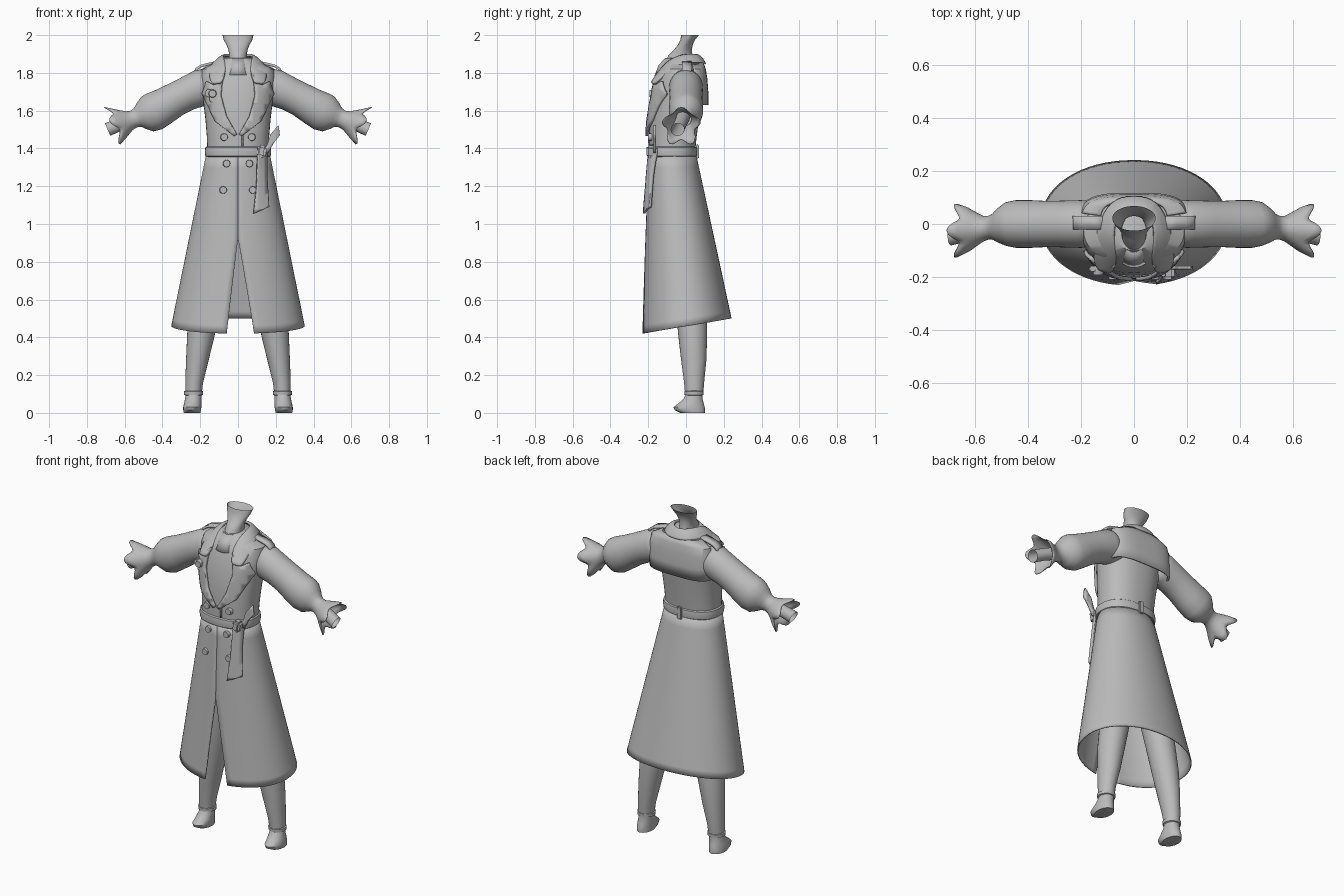
import bpy, bmesh, math
from mathutils import Vector

if "Cube" in bpy.data.objects:
    bpy.data.objects.remove(bpy.data.objects["Cube"])

grey = bpy.data.materials.new("cloth grey")
grey.diffuse_color = (0.5, 0.5, 0.5, 1)
grey.use_nodes = True
grey.node_tree.nodes["Principled BSDF"].inputs["Base Color"].default_value = grey.diffuse_color


def make(name, bm, solid=0, mirror=False, subsurf=0, offset=-1, angle=40):
    bmesh.ops.recalc_face_normals(bm, faces=bm.faces)
    me = bpy.data.meshes.new(name)
    bm.to_mesh(me)
    bm.free()
    ob = bpy.data.objects.new(name, me)
    bpy.context.collection.objects.link(ob)
    me.materials.append(grey)
    bpy.ops.object.select_all(action='DESELECT')
    ob.select_set(True)
    bpy.context.view_layer.objects.active = ob
    bpy.ops.object.shade_smooth_by_angle(angle=math.radians(angle))
    if mirror:
        ob.modifiers.new("Mirror", 'MIRROR')
    if subsurf:
        m = ob.modifiers.new("Subsurf", 'SUBSURF')
        m.levels = m.render_levels = subsurf
    if solid:
        m = ob.modifiers.new("Solidify", 'SOLIDIFY')
        m.thickness, m.offset = solid, offset
    return ob


def loft(name, rings, closed=True, cap0=False, cap1=False, **kw):
    bm = bmesh.new()
    vs = [[bm.verts.new(p) for p in r] for r in rings]
    n = len(vs[0])
    for a, b in zip(vs, vs[1:]):
        for i in range(n if closed else n - 1):
            j = (i + 1) % n
            bm.faces.new((a[i], a[j], b[j], b[i]))
    if cap0:
        bm.faces.new(vs[0])
    if cap1:
        bm.faces.new(vs[-1])
    return make(name, bm, **kw)


def spow(v, e):
    return math.copysign(abs(v) ** e, v)


def ring(cx, z, rx, yf, yb, n=2.0, count=40, a0=0, a1=360, grow=0):
    """Horizontal superellipse ring, or arc, between yf and yb."""
    pts, steps = [], count if a1 - a0 == 360 else count - 1
    for i in range(count):
        a = math.radians(a0 + (a1 - a0) * i / steps)
        pts.append((cx + (rx + grow) * spow(math.cos(a), 2 / n),
                    (yf + yb) / 2 + ((yb - yf) / 2 + grow) * spow(math.sin(a), 2 / n), z))
    return pts


def tube_rings(path, count=28, lobes=0):
    """Rings across a path in the xz plane: x, y, z, in-plane radius, y radius, waviness."""
    out = []
    for i, (x, y, z, r, ry, w) in enumerate(path):
        p, q = path[max(i - 1, 0)], path[min(i + 1, len(path) - 1)]
        d = Vector((q[0] - p[0], 0, q[2] - p[2])).normalized()
        u = Vector((-d.z, 0, d.x))
        row = []
        for k in range(count):
            a = 2 * math.pi * k / count
            f = 1 + w * math.cos(lobes * a)
            row.append(Vector((x, y, z)) + u * (r * f * math.cos(a))
                       + Vector((0, ry * f * math.sin(a), 0)) + d * (0.1 * w * math.cos(lobes * a)))
        out.append(row)
    return out


# Body profile: z, half width, front y, back y
BODY = [(1.36, .163, -.192, .046), (1.45, .164, -.195, .055), (1.55, .172, -.195, .068),
        (1.65, .184, -.185, .08), (1.72, .194, -.172, .088), (1.78, .198, -.155, .094),
        (1.82, .19, -.14, .094), (1.85, .13, -.12, .086), (1.88, .07, -.10, .06)]
N = 2.3


def section(z):
    if z < 1.36:
        t = (1.37 - z) / .93
        return .165 + .185 * t, -.195 - .035 * t, .05 + .188 * t
    for a, b in zip(BODY, BODY[1:]):
        if z <= b[0]:
            f = (z - a[0]) / (b[0] - a[0])
            return tuple(a[k] + (b[k] - a[k]) * f for k in (1, 2, 3))
    return BODY[-1][1:]


def front_y(x, z):
    rx, yf, yb = section(z)
    u = min(abs(x) / rx, .97)
    return (yf + yb) / 2 - (yb - yf) / 2 * (1 - u ** N) ** (1 / N)


def plate(name, outline, lift, thick, mirror=False, y=None):
    """Flat outline in xz, cut into a grid and laid over the coat front."""
    bm = bmesh.new()
    bm.faces.new([bm.verts.new((x, 0, z)) for x, z in outline])
    for axis, at in ((0, 0), (2, 2)):
        lo, hi = min(p[axis // 2] for p in outline), max(p[axis // 2] for p in outline)
        no = Vector((1, 0, 0)) if axis == 0 else Vector((0, 0, 1))
        for i in range(1, int((hi - lo) / .025) + 1):
            bmesh.ops.bisect_plane(bm, geom=bm.verts[:] + bm.edges[:] + bm.faces[:],
                                   plane_co=no * (lo + .025 * i), plane_no=no)
    for v in bm.verts:
        v.co.y = (front_y(v.co.x, v.co.z) if y is None else y) - lift
    return make(name, bm, solid=thick, mirror=mirror, offset=0)


# Coat body, with open vent at the skirt front
loft("coat_torso", [ring(0, *b, n=N) for b in BODY], cap1=True)
rows = []
for zc in [1.37 - .43 * i / 6 for i in range(7)] + [.94 - .48 * i / 12 for i in range(1, 13)]:
    t = (1.37 - zc) / .91
    rx, yf, yb = .165 + .185 * t, -.195 - .035 * t, .05 + .188 * t
    s = max(0, (.94 - zc) / .48)
    a0, a1 = math.asin(.08 * s / rx), 2 * math.pi - math.asin(.055 * s / rx)
    row = []
    for i in range(65):
        a = a0 + (a1 - a0) * i / 64
        row.append((rx * spow(math.sin(a), 2 / 2.1),
                    (yf + yb) / 2 - (yb - yf) / 2 * spow(math.cos(a), 2 / 2.1),
                    zc - t * .04 * math.cos(a)))
    rows.append(row)
loft("coat_skirt", rows, closed=False, solid=.007, offset=0)

# Back cape and shoulder straps
cape = [(1.63, .205, .118), (1.70, .207, .118), (1.77, .207, .113), (1.82, .198, .105), (1.855, .13, .092)]
loft("back_cape", [ring(0, z, rx, -.10, yb, 3.2, 33, 12, 168) for z, rx, yb in cape],
     closed=False, solid=.01)
strap = [(.12, 1.862), (.16, 1.853), (.20, 1.842), (.225, 1.825), (.235, 1.80)]
loft("shoulder_strap", [[(x, -.02, z), (x, .03, z)] for x, z in strap], closed=False,
     solid=.014, mirror=True)

# Collar and lapels
inner = [(0, .07, 1.89), (.055, .045, 1.895), (.08, -.02, 1.895), (.07, -.09, 1.865),
         (.062, -.14, 1.81), (.085, -.185, 1.74)]
outer = [(0, .105, 1.845), (.085, .09, 1.85), (.13, 0, 1.852), (.145, -.07, 1.825),
         (.15, -.135, 1.77), (.135, -.172, 1.735)]
mid = [(Vector(a) + Vector(b)) / 2 + Vector((0, 0, .012)) for a, b in zip(inner, outer)]
loft("collar", [inner, mid, outer], closed=False, solid=.014, mirror=True, subsurf=2, offset=0)
plate("lapel", [(.07, 1.80), (.125, 1.735), (.165, 1.755), (.187, 1.69), (.12, 1.545), (.02, 1.465),
                (.005, 1.475), (.06, 1.57), (.09, 1.68), (.085, 1.74)], .012, .014, mirror=True)
plate("front_overlap", [(.02, 1.47), (.028, 1.47), (.028, 1.41), (.02, 1.41)], .003, .006)

# Shirt collar and flared open neck
loft("shirt_collar", [ring(0, 1.79, .085, -.165, .04), ring(0, 1.84, .06, -.145, .04),
                      ring(0, 1.88, .05, -.11, .04)], solid=.006)
loft("neck", [ring(0, *r) for r in ((1.84, .05, -.11, .04), (1.89, .047, -.095, .035),
                                    (1.92, .05, -.065, .03), (1.95, .062, -.042, .036),
                                    (1.975, .076, -.03, .048), (2.0, .082, -.025, .068))])

# Puffed sleeves with gathered wrists, wavy cuffs and forearms
sleeve = [(.14, .0, 1.73, .095, .085, 0), (.20, .0, 1.72, .098, .09, 0), (.27, .0, 1.69, .09, .088, 0),
          (.33, 0, 1.66, .09, .087, 0), (.39, 0, 1.625, .096, .09, 0), (.445, 0, 1.595, .103, .09, 0),
          (.48, 0, 1.582, .097, .083, 0), (.51, -.005, 1.572, .074, .066, 0),
          (.53, -.01, 1.564, .054, .05, 0), (.55, -.014, 1.556, .047, .044, 0),
          (.572, -.018, 1.548, .051, .049, 0), (.60, -.02, 1.538, .068, .066, .06),
          (.625, -.022, 1.528, .085, .083, .11), (.65, -.025, 1.518, .10, .092, .16)]
loft("sleeve", tube_rings(sleeve, 40, 5), mirror=True, solid=.004, cap0=False)
arm = [(.53, -.015, 1.564, .036, .036, 0), (.62, -.03, 1.53, .034, .034, 0), (.69, -.045, 1.50, .036, .036, 0)]
loft("forearm", tube_rings(arm), mirror=True)

# Belt, loops, knot and hanging ends
loft("belt", [ring(0, z, .166, -.198, .05, N, grow=g)
              for z, g in ((1.355, 0), (1.36, .007), (1.383, .01), (1.405, .007), (1.41, 0))])


def block(name, loc, size, rot=0):
    bm = bmesh.new()
    bmesh.ops.create_cube(bm, size=1)
    for v in bm.verts:
        v.co = Vector(v.co) * Vector(size)
    bmesh.ops.bevel(bm, geom=bm.edges[:], offset=min(size) * .25, segments=2, affect='EDGES')
    ob = make(name, bm)
    ob.location, ob.rotation_euler = loc, (0, rot, 0)
    return ob


block("back_belt_loop", (0, .06, 1.383), (.028, .016, .075))
block("belt_knot", (.125, -.185, 1.385), (.05, .05, .066), .2)
plate("belt_tail", [(.105, 1.40), (.15, 1.40), (.152, 1.25), (.162, 1.09), (.082, 1.055),
                    (.098, 1.2)], .022, .014)
plate("belt_short_end", [(.125, 1.375), (.16, 1.375), (.19, 1.43), (.222, 1.47), (.215, 1.525),
                         (.172, 1.475), (.155, 1.42)], .0, .014, y=-.165)

# Double-breasted buttons and chest pin


def disc(name, x, z, r, depth, lift=0):
    bm = bmesh.new()
    bmesh.ops.create_cone(bm, cap_ends=True, segments=20, radius1=r, radius2=r * .85, depth=depth)
    ob = make(name, bm)
    ob.location = (x, front_y(x, z) - lift, z)
    ob.rotation_euler = (math.pi / 2, 0, 0)


for x, z in ((.073, 1.46), (.06, 1.32), (.078, 1.18)):
    disc("button", x, z, .021, .02, .004)
    disc("button", -x, z, .021, .02, .004)
block("chest_pin", (-.135, front_y(-.135, 1.69) - .022, 1.69), (.075, .02, .04), .15)
block("pin_tab", (-.13, front_y(-.13, 1.67) - .018, 1.672), (.04, .016, .05))
disc("pin_centre", -.135, 1.69, .022, .02, .035)

# Legs, ankle bands and feet
leg = [(.10, .95, .09, -.08, .09), (.13, .75, .088, -.07, .105), (.165, .58, .082, -.055, .112),
       (.195, .42, .074, -.042, .112), (.215, .28, .06, -.026, .108), (.232, .16, .047, -.01, .096),
       (.235, .11, .044, -.006, .092)]
loft("leg", [ring(*r, count=28) for r in leg], mirror=True, cap0=True)
loft("ankle_band", [ring(.235, z, r, .043 - r, .043 + r, count=28)
                    for z, r in ((.118, .043), (.114, .051), (.096, .05), (.092, .042))], mirror=True)
foot = [(.235, .10, .042, 0, .088), (.237, .075, .043, -.012, .088), (.24, .05, .046, -.04, .094),
        (.242, .03, .048, -.066, .099), (.243, .015, .047, -.06, .101), (.243, 0, .044, -.03, .10)]
loft("foot", [ring(*r, count=28) for r in foot], mirror=True, cap1=True)
